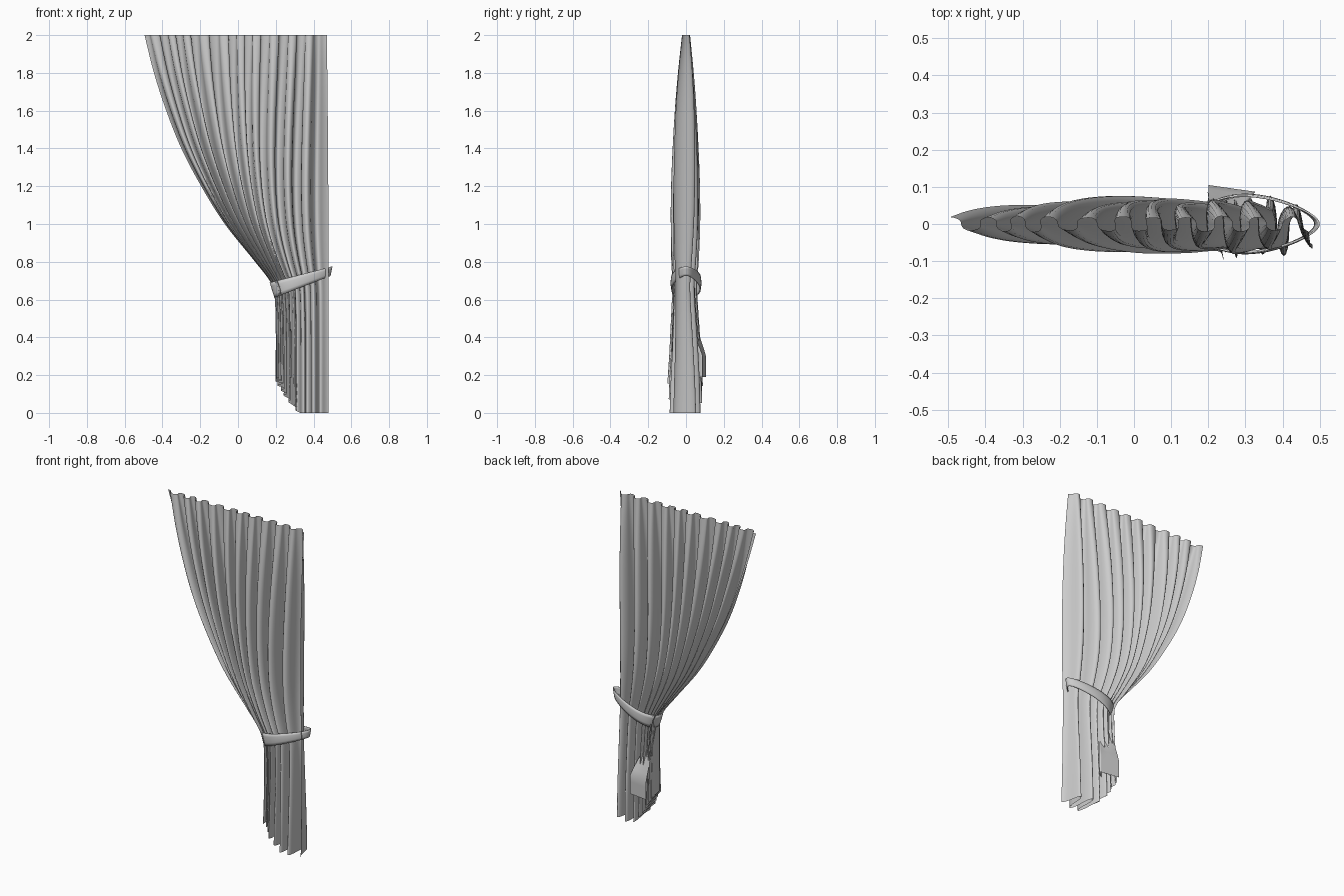
import bpy, bmesh, math

cube = bpy.data.objects.get("Cube")
if cube:
    bpy.data.objects.remove(cube)

fabric = bpy.data.materials.new("grey fabric")
fabric.use_nodes = True
grey = (0.6, 0.6, 0.6, 1)
fabric.diffuse_color = grey
fabric.node_tree.nodes["Principled BSDF"].inputs["Base Color"].default_value = grey


def clamp(t):
    return min(1, max(0, t))


def spline(points, t):
    """Smooth curve through (t, value) points sorted by rising t."""
    t = min(max(t, points[0][0]), points[-1][0])
    i = 0
    while i < len(points) - 2 and t > points[i + 1][0]:
        i += 1

    def slope(k):
        a, b = points[max(k - 1, 0)], points[min(k + 1, len(points) - 1)]
        return (b[1] - a[1]) / (b[0] - a[0])

    (t0, v0), (t1, v1) = points[i], points[i + 1]
    h = t1 - t0
    s = (t - t0) / h
    return (v0 * (1 + 2 * s) * (1 - s) ** 2 + slope(i) * h * s * (1 - s) ** 2
            + v1 * s * s * (3 - 2 * s) + slope(i + 1) * h * s * s * (s - 1))


def sheet(name, point, columns, rows, closed=False):
    """Grid of faces from point(u, v), with u and v running from 0 to 1."""
    bm = bmesh.new()
    grid = [[bm.verts.new(point(c / columns, r / rows))
             for c in range(columns if closed else columns + 1)]
            for r in range(rows + 1)]
    for low, high in zip(grid, grid[1:]):
        for c in range(columns):
            d = (c + 1) % len(low)
            bm.faces.new((low[c], low[d], high[d], high[c])).smooth = True
    mesh = bpy.data.meshes.new(name)
    bm.to_mesh(mesh)
    bm.free()
    mesh.materials.append(fabric)
    ob = bpy.data.objects.new(name, mesh)
    bpy.context.collection.objects.link(ob)
    return ob


# Curtain: leading edge and fold depth by height
LEFT_EDGE = [(0, 0.2), (0.4, 0.2), (0.6, 0.195), (0.68, 0.18), (0.8, 0.09),
             (1, -0.07), (1.2, -0.195), (1.4, -0.3), (1.6, -0.38), (1.8, -0.445),
             (2, -0.495)]
DEPTH = [(0, 0.1), (0.15, 0.095), (0.4, 0.08), (0.68, 0.066), (0.8, 0.073),
         (1, 0.078), (1.2, 0.075), (1.4, 0.067), (1.6, 0.056), (1.8, 0.04), (2, 0.02)]
PLEATS = 10.5


def curtain_point(u, v):
    hem = 0.19 * max(0, 1 - (u / 0.78) ** 2)
    z = hem + (2 - hem) * v
    left = spline(LEFT_EDGE, z)
    right = 0.48 - 0.01 * (z / 2) ** 3
    gather = clamp((left + 0.495) / 0.69)
    # Folds crowd to the leading side where the cloth is gathered
    crowd = 0.2 * u + 0.8 * u ** 4
    across = u + (crowd - u) * gather
    spacing = (1 + (0.2 + 3.2 * u ** 3 - 1) * gather) * (right - left) / PLEATS
    phase = 2 * math.pi * (PLEATS * (1 - u) + 0.15 * math.sin(17 * u) * (1 - u))
    # Fold depth tapers at both edges, and varies from pleat to pleat
    taper = min(1, 0.25 + 2.5 * u) * (1 - 0.4 * u ** 4)
    vary = 0.92 + 0.1 * math.sin(23 * u + 1.5 * z)
    depth = spline(DEPTH, z) * (1 + (taper - 1) * gather) * vary
    y = -depth * (math.cos(phase) + 0.06 * math.sin(3 * phase + 9 * u))
    x = left + (right - left) * across
    # Broad rounded crests with steep sides, leaning a little
    x -= 0.09 * spacing * math.sin(2 * phase) * min(1, 8 * (1 - u))
    x -= 0.3 * y * (1 - u) * min(1, 4 * u)
    y -= 0.015 * gather * u ** 6
    # Below the tie the leading edge hangs behind as a loose flap
    loose = clamp((0.66 - z) / 0.35)
    x += 0.12 * max(0, 1 - abs(u / 0.06 - 1)) * loose
    y += (0.07 + 0.035 * loose - 0.3 * u - y) * clamp(2 - u / 0.06) * loose
    return x, y - 0.006 * gather * (1 - loose), z


sheet("curtain", curtain_point, 200, 48)


# Tieback: tilted drop-shaped loop, wider at the low side
def tieback_point(u, v):
    a = 2 * math.pi * u
    side = (1 + math.cos(a)) / 2
    x = 0.18 + 0.315 * side - 0.025 * (v - 0.5) * (1 - side)
    bulge = 0.004 * math.sin(math.pi * v)
    y = (0.075 - 0.022 * math.cos(a) + bulge) * math.sin(a)
    z = 0.65 + 0.1 * side + (0.08 - 0.03 * side) * (v - 0.5)
    return x + 0.01 * side * (v - 0.5), y, z


band = sheet("tieback", tieback_point, 48, 4, closed=True)
thick = band.modifiers.new("thickness", 'SOLIDIFY')
thick.thickness = 0.005
thick.offset = -1
